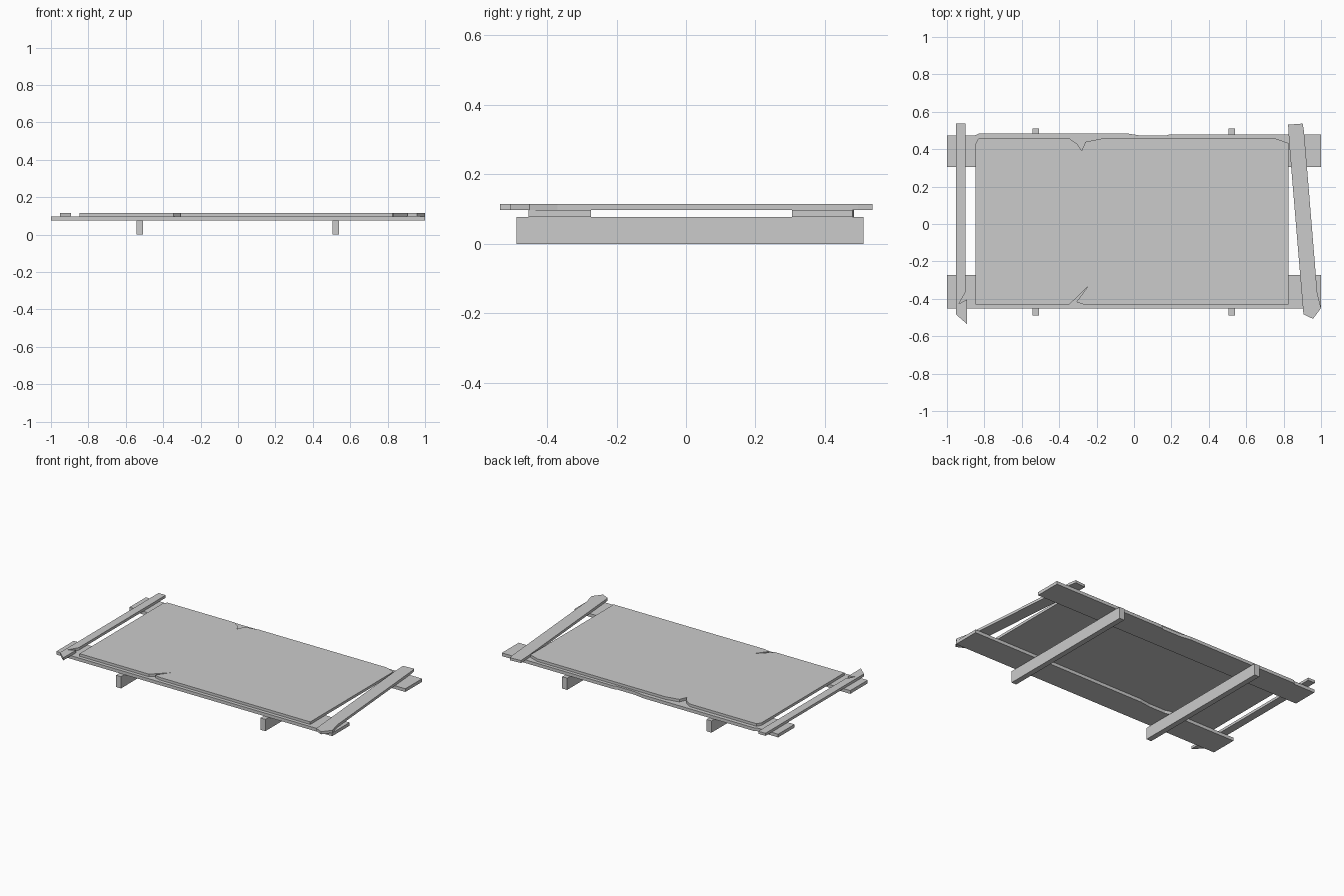
import bpy
import bmesh


def slab(name, outline, z0, z1):
    """Extrude a flat outline (x, y points) from z0 to z1."""
    bm = bmesh.new()
    face = bm.faces.new([bm.verts.new((x, y, z0)) for x, y in outline])
    result = bmesh.ops.extrude_face_region(bm, geom=[face])
    for v in result["geom"]:
        if isinstance(v, bmesh.types.BMVert):
            v.co.z = z1
    bmesh.ops.triangulate(bm, faces=[f for f in bm.faces if len(f.verts) > 4])
    bmesh.ops.recalc_face_normals(bm, faces=bm.faces)
    mesh = bpy.data.meshes.new(name)
    bm.to_mesh(mesh)
    bm.free()
    obj = bpy.data.objects.new(name, mesh)
    bpy.context.collection.objects.link(obj)
    return obj


FOOT_TOP, BOARD_TOP, TOP = 0.077, 0.098, 0.115

# Two upright runners underneath
for side, x in (("left", -0.525), ("right", 0.522)):
    a, b = x - 0.018, x + 0.018
    slab(side + "_runner", [(a, -0.488), (b, -0.488), (b, 0.511), (a, 0.511)], 0, FOOT_TOP)

# Long boards with slightly worn back edges
slab("back_board", [(-1, 0.305), (1, 0.305), (1, 0.479), (0.19, 0.479), (0.17, 0.472),
                    (0.04, 0.472), (-0.03, 0.483), (-0.83, 0.483), (-0.85, 0.474),
                    (-1, 0.474)], FOOT_TOP, BOARD_TOP)
slab("front_board", [(-1, -0.453), (1, -0.453), (1, -0.273), (-0.28, -0.273),
                     (-0.36, -0.284), (-0.48, -0.284), (-0.52, -0.273),
                     (-1, -0.273)], FOOT_TOP, BOARD_TOP)

# Wide panel with chipped corners, a notch and a split
slab("panel", [(-0.848, -0.43), (-0.345, -0.43), (-0.248, -0.336), (-0.308, -0.417),
               (-0.27, -0.43), (0.825, -0.43), (0.825, 0.433), (0.757, 0.457),
               (-0.17, 0.457), (-0.26, 0.439), (-0.28, 0.391), (-0.302, 0.427),
               (-0.345, 0.457), (-0.832, 0.457), (-0.848, 0.428)], BOARD_TOP, TOP)

# Broken cross slats at both ends
slab("left_slat", [(-0.952, 0.537), (-0.952, -0.483), (-0.893, -0.535), (-0.893, -0.403),
                   (-0.937, -0.427), (-0.9, -0.363), (-0.9, 0.537)], BOARD_TOP, TOP)
slab("right_slat", [(0.824, 0.531), (0.829, 0.44), (0.906, -0.483), (0.957, -0.507),
                    (1.0, -0.45), (0.98, -0.37), (0.909, 0.495), (0.902, 0.537)],
     BOARD_TOP, TOP)
